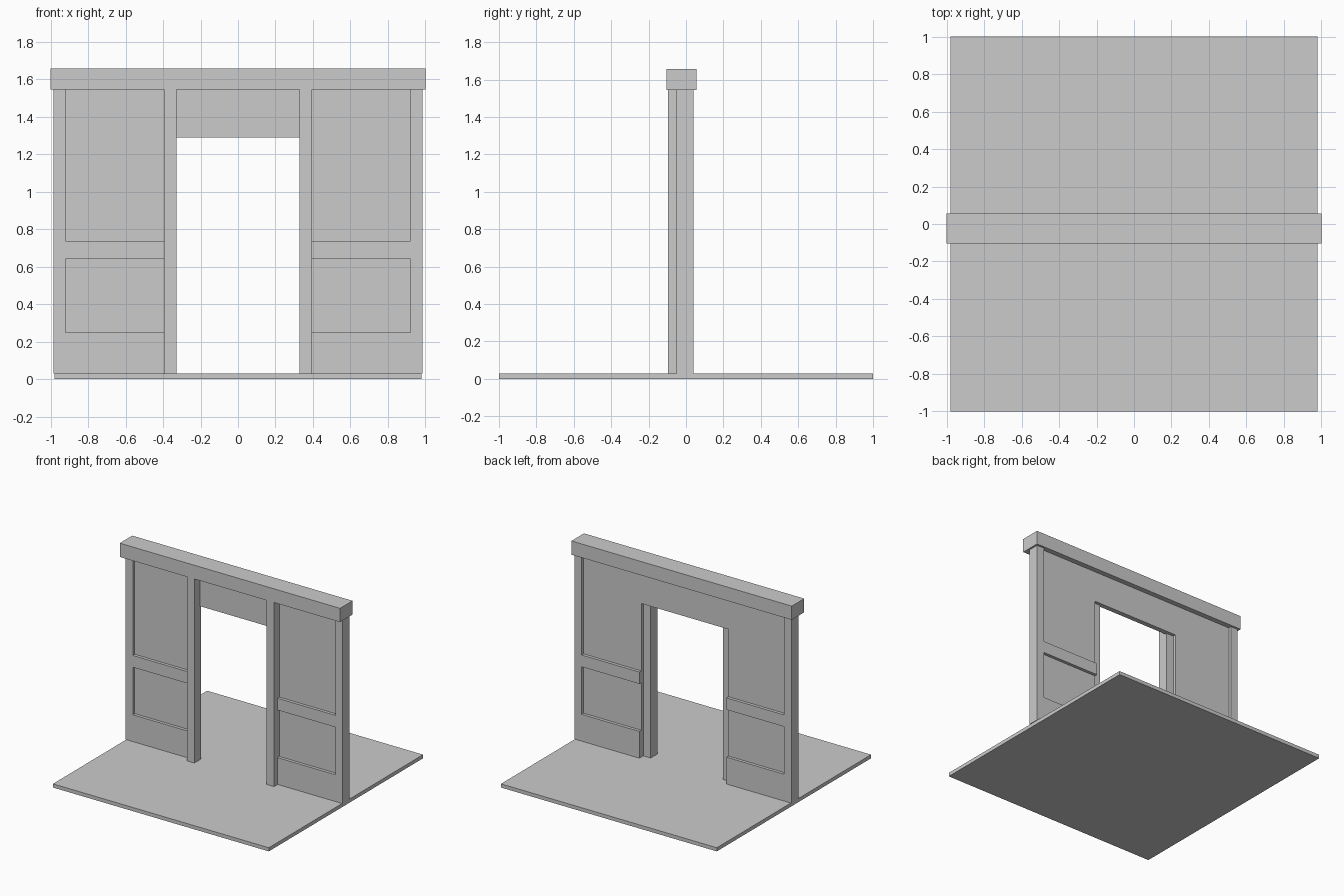
import bpy, bmesh

if "Cube" in bpy.data.objects:
    bpy.data.objects.remove(bpy.data.objects["Cube"])


def box(name, x0, x1, y0, y1, z0, z1):
    bm = bmesh.new()
    bmesh.ops.create_cube(bm, size=1)
    for v in bm.verts:
        v.co.x = x1 if v.co.x > 0 else x0
        v.co.y = y1 if v.co.y > 0 else y0
        v.co.z = z1 if v.co.z > 0 else z0
    mesh = bpy.data.meshes.new(name)
    bm.to_mesh(mesh)
    bm.free()
    obj = bpy.data.objects.new(name, mesh)
    bpy.context.collection.objects.link(obj)
    return obj


def mirrored_box(name, *dims):
    obj = box(name, *dims)
    obj.modifiers.new("mirror_x", 'MIRROR').use_axis[0] = True
    return obj


FLOOR, TOP = 0.03, 1.545          # wall bottom and top
DOOR, POST, END = 0.395, 0.92, 0.985
FRONT, BACK = -0.05, 0.04         # frame faces
WALL_F, WALL_B = -0.025, 0.015    # recessed panel faces

# Floor slab and top beam
box("floor", -0.98, 0.98, -1, 1, 0, FLOOR)
box("top_beam", -1, 1, -0.105, 0.057, TOP, 1.658)

# Thin wall with the doorway cut out
box("wall_header", -DOOR, DOOR, WALL_F, WALL_B, 1.29, TOP)
mirrored_box("wall_panel", DOOR, POST, WALL_F, WALL_B, FLOOR, TOP)

# Frame: end posts, middle rails, base boards
mirrored_box("end_post", POST, END, FRONT, BACK, FLOOR, TOP)
mirrored_box("middle_rail", DOOR, POST, FRONT, BACK, 0.64, 0.737)
mirrored_box("base_board", DOOR, POST, FRONT, BACK, FLOOR, 0.25)

# Door posts standing proud of the front
mirrored_box("door_post", 0.328, DOOR, -0.097, -0.01, FLOOR, TOP)
